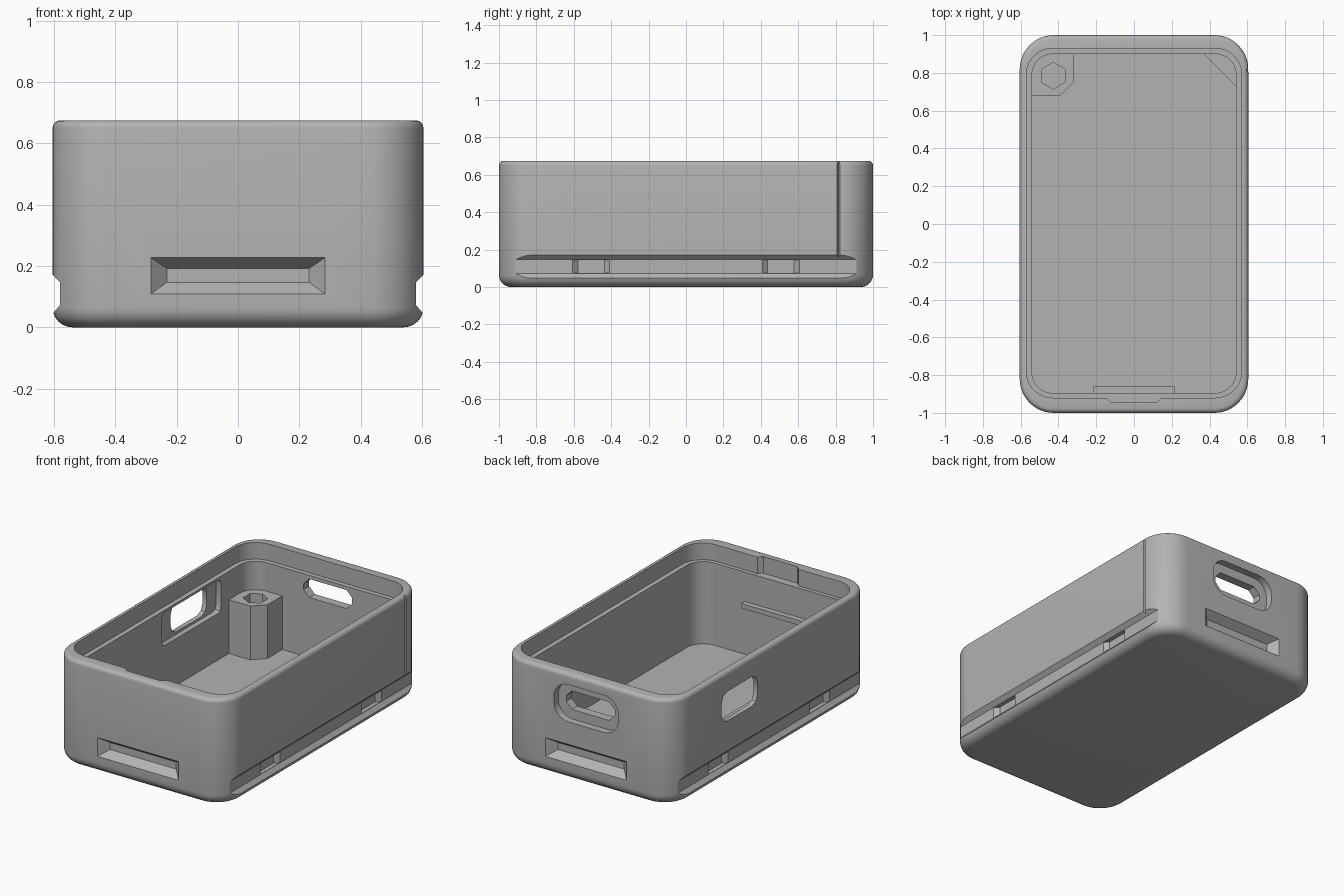
import bpy, bmesh
from math import cos, sin, pi, radians

old = bpy.data.objects.get("Cube")
if old:
    bpy.data.objects.remove(old, do_unlink=True)

grey = bpy.data.materials.new("plain grey")
grey.use_nodes = True
colour = (0.45, 0.45, 0.45, 1)
grey.diffuse_color = colour
grey.node_tree.nodes["Principled BSDF"].inputs["Base Color"].default_value = colour


def rect(a0, a1, b0, b1, r=0.0, seg=1):
    """Rectangle in 2D; r rounds the corners (seg=1 gives chamfers)."""
    if r == 0:
        return [(a0, b0), (a1, b0), (a1, b1), (a0, b1)]
    centres = [(a1 - r, b1 - r), (a0 + r, b1 - r), (a0 + r, b0 + r), (a1 - r, b0 + r)]
    return [(ca + r * cos(pi / 2 * (q + i / seg)), cb + r * sin(pi / 2 * (q + i / seg)))
            for q, (ca, cb) in enumerate(centres) for i in range(seg + 1)]


def loft(name, axis, rings):
    """Solid through (height, outline) rings stacked along an axis."""
    place = {"x": lambda a, b, h: (h, a, b),
             "y": lambda a, b, h: (a, h, b),
             "z": lambda a, b, h: (a, b, h)}[axis]
    bm = bmesh.new()
    loops = [[bm.verts.new(place(a, b, h)) for a, b in pts] for h, pts in rings]
    for lo, hi in zip(loops, loops[1:]):
        for i in range(len(lo)):
            j = (i + 1) % len(lo)
            bm.faces.new((lo[i], lo[j], hi[j], hi[i]))
    bm.faces.new(loops[0][::-1])
    bm.faces.new(loops[-1])
    bmesh.ops.recalc_face_normals(bm, faces=bm.faces)
    mesh = bpy.data.meshes.new(name)
    bm.to_mesh(mesh)
    bm.free()
    mesh.materials.append(grey)
    ob = bpy.data.objects.new(name, mesh)
    bpy.context.collection.objects.link(ob)
    return ob


def prism(name, axis, h0, h1, pts):
    return loft(name, axis, [(h0, pts), (h1, pts)])


def cut(target, cutter):
    """Subtract the cutter and remove it."""
    cutter.hide_render = True
    mod = target.modifiers.new("cut", "BOOLEAN")
    mod.operation = "DIFFERENCE"
    mod.solver = "EXACT"
    mod.object = cutter
    bpy.context.view_layer.objects.active = target
    bpy.ops.object.modifier_apply(modifier="cut")
    bpy.data.objects.remove(cutter, do_unlink=True)


X, Y, H = 0.605, 1.0, 0.675
CORNER = 0.18


def shell_ring(z, inset):
    return z, rect(inset - X, X - inset, inset - Y, Y - inset, CORNER - inset, 12)


# Outer shell with rounded bottom and slightly rounded rim
rings = []
for i in range(7):
    t = pi / 2 * i / 6
    rings.append(shell_ring(0.065 * (1 - cos(t)), 0.065 * (1 - sin(t))))
for i in range(5):
    t = pi / 2 * i / 4
    rings.append(shell_ring(H - 0.025 * (1 - sin(t)), 0.025 * (1 - cos(t))))
case = loft("case_body", "z", rings)

# Cavity, stepped rim and finger notch at the front
cut(case, prism("cavity", "z", 0.05, 0.8, rect(-0.54, 0.54, -0.895, 0.9, 0.11, 10)))
cut(case, prism("rim_step", "z", 0.57, 0.8, rect(-0.57, 0.57, -0.92, 0.93, 0.14, 10)))
cut(case, prism("rim_notch", "z", 0.57, 0.8,
                [(-0.15, -0.91), (-0.145, -0.92), (-0.12, -0.945),
                 (0.12, -0.945), (0.145, -0.92), (0.15, -0.91)]))

# Tapered slots low on the front and back
for s in (-1, 1):
    cut(case, loft("end_slot", "y", [
        (s * 1.001, rect(-0.285, 0.285, 0.108, 0.228)),
        (s * 0.95, rect(-0.232, 0.232, 0.147, 0.192))]))

# Long side grooves, each with two tapered latch pockets
for s in (-1, 1):
    cut(case, prism("side_groove", "y", -1.1, 1.1,
                    [(s * 0.58, 0.073), (s * 0.58, 0.146),
                     (s * 0.63, 0.196), (s * 0.63, 0.015)]))
    for y in (-0.507, 0.507):
        cut(case, loft("latch_pocket", "x", [
            (s * 0.59, rect(y - 0.11, y + 0.11, 0.075, 0.144)),
            (s * 0.555, rect(y - 0.07, y + 0.07, 0.075, 0.144))]))

# Thin vertical groove near one rear corner
cut(case, prism("marker_groove", "z", 0.16, 0.8,
                [(0.59, 0.815), (0.62, 0.799), (0.62, 0.831)]))

# Rear connector opening with rounded recess
cut(case, prism("rear_recess", "y", 0.955, 1.1, rect(-0.225, 0.225, 0.37, 0.605, 0.1, 8)))
cut(case, prism("rear_opening", "y", 0.85, 1.1, rect(-0.17, 0.17, 0.43, 0.547, 0.04)))

# Side opening with wider recess on the inside
cut(case, prism("side_opening", "x", -0.7, -0.5, rect(0.148, 0.508, 0.36, 0.547, 0.055, 2)))
cut(case, prism("side_recess", "x", -0.575, -0.5, rect(0.01, 0.6, 0.345, 0.555, 0.03, 2)))

# Corner post with hexagonal socket
post = prism("corner_post", "z", 0.04, 0.39,
             [(-0.55, 0.68), (-0.39, 0.68), (-0.32, 0.75), (-0.32, 0.91), (-0.55, 0.91)])
cut(post, prism("hex_socket", "z", 0.28, 0.5,
                [(-0.428 + 0.071 * sin(pi / 3 * i), 0.785 + 0.071 * cos(pi / 3 * i))
                 for i in range(6)]))

# Opposite corner support and front ledge
support = prism("corner_support", "z", 0.04, 0.385,
                [(0.36, 0.91), (0.55, 0.72), (0.55, 0.91)])
ledge = prism("front_ledge", "z", 0.355, 0.385, rect(-0.215, 0.215, -0.91, -0.86))

# Smooth the rounded body, keep cut edges crisp
bpy.ops.object.select_all(action="DESELECT")
case.select_set(True)
bpy.context.view_layer.objects.active = case
bpy.ops.object.shade_smooth_by_angle(angle=radians(25))
